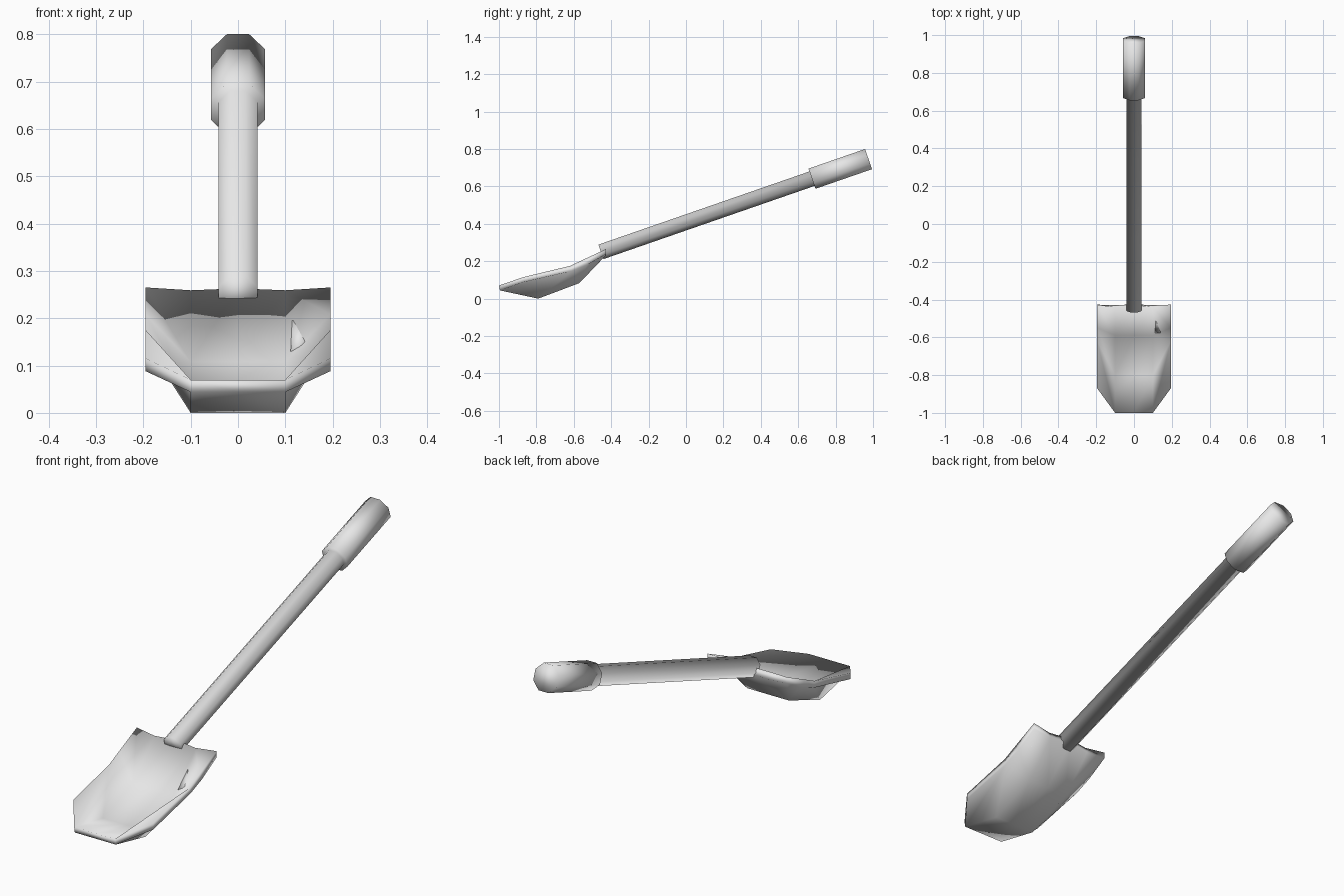
import bpy, bmesh, math
from mathutils import Vector, Matrix

if "Cube" in bpy.data.objects:
    bpy.data.objects.remove(bpy.data.objects["Cube"], do_unlink=True)

GREY = (0.8, 0.8, 0.8, 1.0)
metal = bpy.data.materials.new("light_grey")
metal.use_nodes = True
metal.diffuse_color = GREY
metal.node_tree.nodes["Principled BSDF"].inputs["Base Color"].default_value = GREY


def finish(bm, name):
    """Turn a bmesh into a fully smooth grey object."""
    bmesh.ops.recalc_face_normals(bm, faces=bm.faces)
    for f in bm.faces:
        f.smooth = True
    me = bpy.data.meshes.new(name)
    bm.to_mesh(me)
    bm.free()
    me.materials.append(metal)
    ob = bpy.data.objects.new(name, me)
    bpy.context.collection.objects.link(ob)
    return ob


# Handle: eight-sided shaft stepping out to a thicker grip, one lathe profile
start, end = Vector((0, -0.455, 0.25)), Vector((0, 0.976, 0.746))
axis = (end - start).normalized()
up = axis.cross(Vector((-1, 0, 0))).normalized()
length = (end - start).length
grip_at = length - 0.32
circum = 1 / math.cos(math.pi / 8)
bm = bmesh.new()
rings = []
for dist, apothem in ((0, 0.041), (grip_at, 0.041), (grip_at, 0.057), (length, 0.057)):
    ring = []
    for i in range(8):
        a = math.pi / 8 + i * math.pi / 4
        offset = Vector((math.cos(a), 0, 0)) + up * math.sin(a)
        ring.append(bm.verts.new(start + axis * dist + offset * apothem * circum))
    rings.append(ring)
for a, b in zip(rings, rings[1:]):
    for i in range(8):
        j = (i + 1) % 8
        bm.faces.new((a[i], a[j], b[j], b[i]))
bm.faces.new(rings[0])
bm.faces.new(rings[-1])
finish(bm, "handle")

# Blade: rows from tip to back as (y, z) at the middle, fold and side columns
COLUMNS = (-0.195, -0.1, 0, 0.1, 0.195)
INNER = (((-1.0, 0.07), (-1.0, 0.07), (-0.87, 0.115)),
         ((-0.80, 0.033), (-0.80, 0.033), (-0.62, 0.175)),
         ((-0.59, 0.108), (-0.59, 0.108), (-0.55, 0.208)),
         ((-0.43, 0.263), (-0.44, 0.259), (-0.427, 0.265)))
OUTER = (((-0.995, 0.044), (-0.995, 0.044), (-0.87, 0.088)),
         ((-0.79, 0.0), (-0.79, 0.0), (-0.61, 0.148)),
         ((-0.57, 0.083), (-0.57, 0.083), (-0.53, 0.18)),
         ((-0.425, 0.235), (-0.43, 0.23), (-0.427, 0.238)))
bm = bmesh.new()


def sheet(rows):
    return [[bm.verts.new((x, *row[abs(c - 2)])) for c, x in enumerate(COLUMNS)]
            for row in rows]


inner, outer = sheet(INNER), sheet(OUTER)
for g in (inner, outer):
    for r in range(3):
        for c in range(4):
            a, b, d, e = g[r][c], g[r][c + 1], g[r + 1][c + 1], g[r + 1][c]
            if r == 0 and c == 3:      # raised fold at the front left corner
                bm.faces.new((a, b, d))
                bm.faces.new((a, d, e))
            elif c in (0, 3):          # side walls fold along the other diagonal
                bm.faces.new((a, b, e))
                bm.faces.new((b, d, e))
            else:
                bm.faces.new((a, b, d, e))


# Rim closing the two sheets
def border(g):
    return (g[0] + [row[-1] for row in g[1:]] + g[-1][-2::-1]
            + [row[0] for row in g[-2:0:-1]])


bi, bo = border(inner), border(outer)
for i in range(len(bi)):
    j = (i + 1) % len(bi)
    bm.faces.new((bi[i], bi[j], bo[j], bo[i]))
finish(bm, "blade")

# Small slanted plate beside the left side wall
bm = bmesh.new()
corners = ((0.115, -0.512, 0.192), (0.155, -0.495, 0.2),
           (0.143, -0.575, 0.145), (0.112, -0.575, 0.128))
normal = Vector((-0.2, -0.7, 0.7)).normalized()
top = [bm.verts.new(Vector(c) + normal * 0.004) for c in corners]
low = [bm.verts.new(Vector(c) - normal * 0.005) for c in corners]
bm.faces.new(top)
bm.faces.new(low)
for i in range(4):
    j = (i + 1) % 4
    bm.faces.new((top[i], top[j], low[j], low[i]))
finish(bm, "side_plate")
